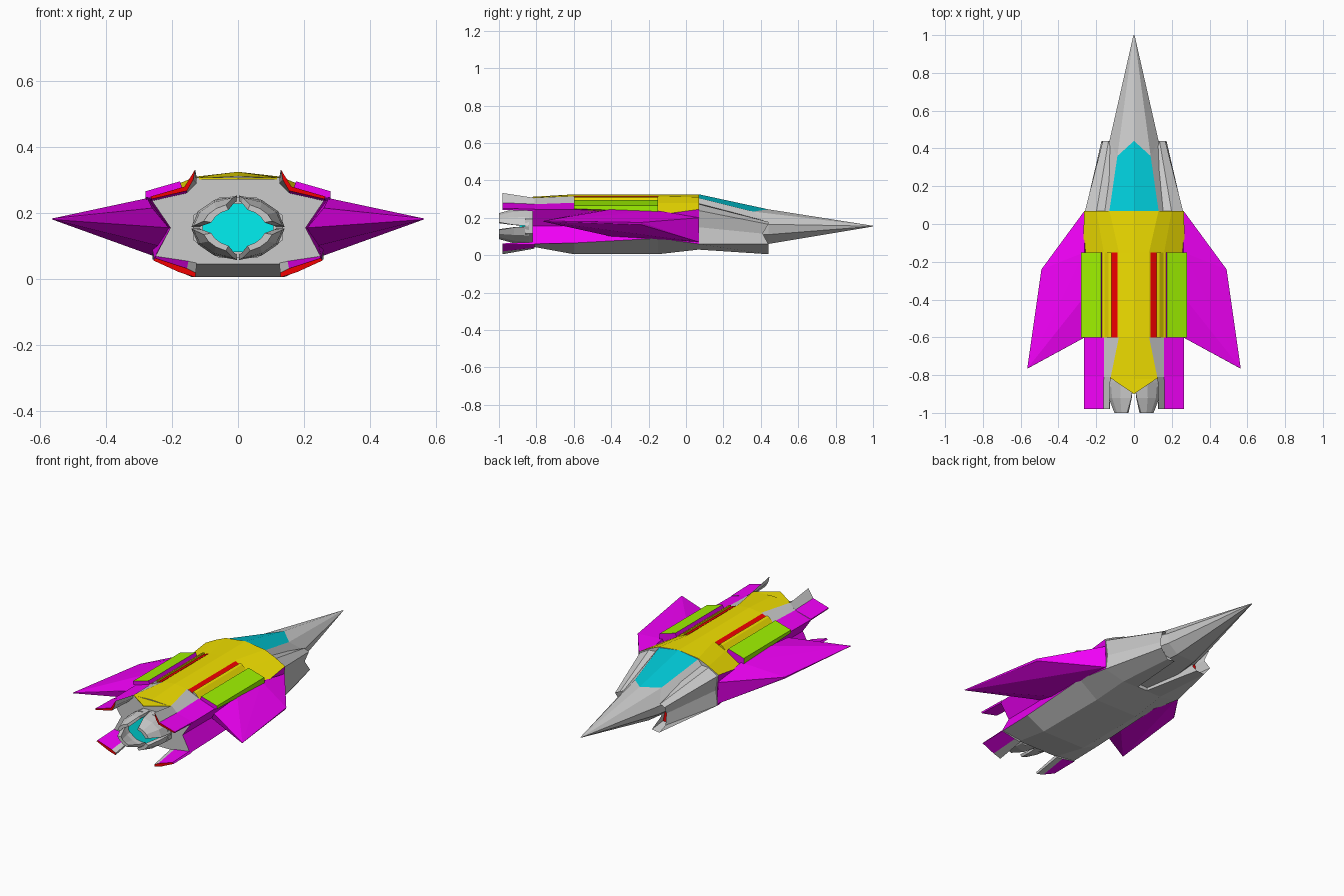
import bpy, bmesh, math

if "Cube" in bpy.data.objects:
    bpy.data.objects.remove(bpy.data.objects["Cube"])

COLORS = {"grey": None, "yellow": (0.88, 0.74, 0.0, 1), "magenta": (0.87, 0.0, 0.92, 1),
          "green": (0.34, 0.88, 0.0, 1), "red": (0.88, 0.0, 0.0, 1), "cyan": (0.0, 0.87, 0.88, 1),
          "teal": (0.0, 0.58, 0.67, 1)}
MATS = {}
for key, col in COLORS.items():
    MATS[key] = bpy.data.materials.new(key)
    MATS[key].diffuse_color = col or (0.8, 0.8, 0.8, 1)


def finish(name, bm, mirror):
    bmesh.ops.recalc_face_normals(bm, faces=bm.faces[:])
    me = bpy.data.meshes.new(name)
    bm.to_mesh(me)
    bm.free()
    for m in MATS.values():
        me.materials.append(m)
    ob = bpy.data.objects.new(name, me)
    bpy.context.collection.objects.link(ob)
    if mirror:
        ob.modifiers.new("mirror", "MIRROR")
    return ob


def loft(name, sections, color, caps=("grey", "grey"), mirror=True):
    """Skin closed rings of xyz points; color(section, strip) names the material."""
    idx = list(MATS).index
    bm = bmesh.new()
    rings = [[bm.verts.new(p) for p in s] for s in sections]
    n = len(rings[0])
    for k in range(len(rings) - 1):
        for i in range(n):
            a, b = rings[k], rings[k + 1]
            j = (i + 1) % n
            f = bm.faces.new((a[i], a[j], b[j], b[i]))
            f.material_index = idx(color(k, i))
    for ring, c in zip((rings[0], rings[-1]), caps):
        bm.faces.new(ring).material_index = idx(c)
    return finish(name, bm, mirror)


def at(y, prof):
    return [(x, y, z) for x, z in prof]


def whole(half):
    return half + [(-x, y, z) for x, y, z in half[-2:0:-1]]


def hull(name, pts, color):
    bm = bmesh.new()
    vs = [bm.verts.new(p) for p in pts]
    bmesh.ops.convex_hull(bm, input=vs)
    for f in bm.faces:
        f.material_index = list(MATS).index(color)
    return finish(name, bm, True)


# main hull: faceted section with pinched sides
stations = [
    at(0.07, [(0, .325), (.13, .31), (.2, .28), (.265, .245), (.255, .155), (.26, .06), (.13, .03), (0, .03)]),
    at(-0.15, [(0, .325), (.08, .315), (.16, .28), (.268, .215), (.23, .155), (.26, .09), (.14, .005), (0, .005)]),
    at(-0.6, [(0, .325), (.08, .315), (.16, .28), (.265, .245), (.205, .155), (.255, .065), (.14, .005), (0, .005)]),
    at(-0.82, [(0, .312), (.125, .306), (.16, .272), (.265, .243), (.205, .155), (.255, .06), (.13, .045), (0, .045)]),
]


def hull_color(k, i):
    j = min(i, 13 - i)
    if j == 0 or (j <= 2 and k < 2):
        return "yellow"
    if j == 1:
        return "grey"
    return "magenta" if j <= 4 else "grey"


loft("main_hull", [whole(s) for s in stations], hull_color, mirror=False)

# pointed rear end of the yellow spine
tri = [(-.125, -.815), (.125, -.815), (0, -.9)]
loft("spine_tail", [[(x, y, .302) for x, y in tri], [(x, y, .307) for x, y in tri]],
     lambda k, i: "yellow", ("grey", "yellow"), False)

# nose cone with canopy
nose = [
    [(0, .07, .325), (.13, .07, .305), (.2, .07, .22), (.2, .07, .12), (.1, .07, .05), (0, .07, .05)],
    [(0, .44, .245), (.088, .36, .233), (.13, .44, .165), (.12, .44, .11), (.06, .44, .06), (0, .44, .06)],
    at(1.0, [(0, .157), (.002, .156), (.003, .155), (.002, .154), (.001, .153), (0, .153)]),
]
loft("nose_and_canopy", [whole(s) for s in nose],
     lambda k, i: "teal" if k == 0 and i in (0, 9) else "grey", mirror=False)

# side intakes: notched outer wall, red floor set back inside the rim
root = at(0.06, [(.13, .28), (.2, .275), (.262, .24), (.25, .15), (.26, .06), (.13, .03), (.03, .03), (.05, .1)])
mouth = [(.118, .38, .175), (.135, .44, .178), (.165, .44, .165), (.157, .41, .115),
         (.172, .44, .06), (.13, .44, .005), (.08, .44, .01), (.1, .38, .07)]
floor = [(.11, .34, .165), (.135, .34, .168), (.157, .34, .157), (.15, .34, .115),
         (.16, .34, .062), (.13, .34, .022), (.085, .34, .025), (.095, .34, .07)]
loft("intake", [root, mouth, floor], lambda k, i: "grey", ("grey", "red"))

# wings
hull("wing", [(.262, .07, .2), (.258, .07, .07), (.262, -.15, .238), (.25, -.15, .085),
              (.49, -.24, .175), (.485, -.24, .163), (.563, -.765, .18), (.565, -.765, .183),
              (.275, -.4, .245), (.24, -.4, .1), (.21, -.55, .155), (.26, -.6, .215)], "magenta")

# raised green shoulder panels
def panel(low):
    return [(.165, .265), (.176, .296), (.28, .266), (.28, low), (.24, low - .01)]


loft("shoulder_panel", [at(-.15, panel(.232)), at(-.6, panel(.248))],
     lambda k, i: "green" if i in (1, 2) else "magenta", ("magenta", "magenta"))

# red slots on the back, shielded by a yellow rail outside
slot = [(.088, .29), (.088, .313), (.118, .301), (.118, .285)]
loft("back_slot", [at(-.15, slot), at(-.6, slot)], lambda k, i: "red", ("yellow", "grey"))
rail = [(.118, .28), (.12, .31), (.134, .305), (.16, .278)]
loft("slot_rail", [at(-.15, rail), at(-.6, rail)], lambda k, i: "yellow", ("yellow", "grey"))

# tail plates, upper and lower
upper = [(.13, .332), (.162, .28), (.265, .25), (.262, .242), (.155, .267), (.136, .3)]
upper_root = [(.125, .306), (.16, .273), (.265, .246), (.262, .236), (.155, .26), (.125, .29)]
lower = [(.13, .005), (.178, .02), (.257, .056), (.25, .063), (.155, .032), (.128, .018)]
lower_root = [(.13, .035), (.17, .04), (.257, .057), (.25, .07), (.15, .055), (.125, .05)]
for name, a, b in (("upper_tail_plate", upper_root, upper), ("lower_tail_plate", lower_root, lower)):
    loft(name, [at(-.81, a), at(-.98, b)],
         lambda k, i: "magenta" if i in (1, 2, 3) else "grey", ("grey", "red"))

# engine: collar, four tapering nozzle petals and a glowing core
def oval(rx, rz, angles, s=1):
    return [(rx * math.cos(math.radians(a)), .155 + s * rz * math.sin(math.radians(a))) for a in angles]


for s, name in ((1, "upper_nozzle_petal"), (-1, "lower_nozzle_petal")):
    rings = []
    for y, rx, rz, a0, a1 in ((-.84, .142, .098, 1, 89), (-.92, .135, .092, 4, 84), (-1.0, .108, .074, 16, 70)):
        arc = [a0 + (a1 - a0) * t / 3 for t in range(4)]
        rings.append(at(y, oval(rx, rz, arc, s) + oval(rx - .024, rz - .016, arc[::-1], s)))
    loft(name, rings, lambda k, i: "grey")
octagon = [22.5 + 45 * i for i in range(8)]
loft("engine_collar", [at(-.8, oval(.142, .1, octagon)), at(-.86, oval(.146, .1, octagon))],
     lambda k, i: "grey", mirror=False)
core = oval(.116, .08, octagon)
loft("engine_core", [at(-.82, core), at(-.89, core)], lambda k, i: "cyan", ("cyan", "cyan"), False)

for m in bpy.data.materials:
    if m.users and not m.is_grease_pencil:
        m.use_nodes = True
        m.node_tree.nodes["Principled BSDF"].inputs["Base Color"].default_value = m.diffuse_color
